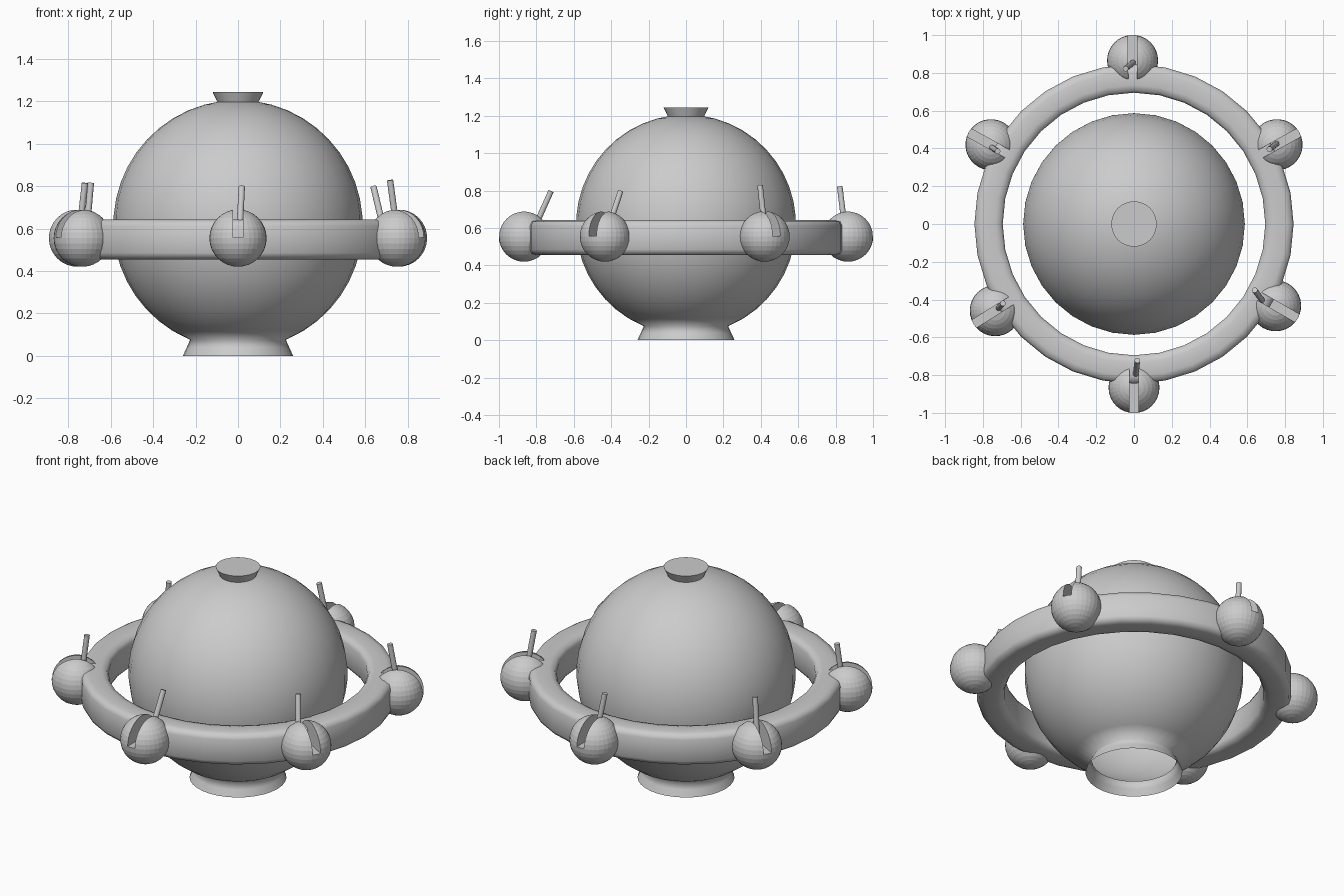
import bpy, bmesh
from math import sin, cos, pi, radians
from mathutils import Vector

if "Cube" in bpy.data.objects:
    bpy.data.objects.remove(bpy.data.objects["Cube"])


def lathe(name, profile, segments=32, closed=False, smooth=True):
    """Revolve (radius, z) points about z; a zero radius becomes a pole."""
    bm = bmesh.new()
    rings = []
    for r, z in profile:
        if r < 1e-6:
            rings.append([bm.verts.new((0, 0, z))] * segments)
        else:
            rings.append([bm.verts.new((r * cos(2 * pi * i / segments),
                                        r * sin(2 * pi * i / segments), z))
                          for i in range(segments)])
    pairs = list(zip(rings, rings[1:]))
    if closed:
        pairs.append((rings[-1], rings[0]))
    for a, b in pairs:
        for i in range(segments):
            j = (i + 1) % segments
            quad = list(dict.fromkeys((a[i], a[j], b[j], b[i])))
            bm.faces.new(quad)
    for f in bm.faces:
        f.smooth = smooth
    me = bpy.data.meshes.new(name)
    bm.to_mesh(me)
    bm.free()
    ob = bpy.data.objects.new(name, me)
    bpy.context.collection.objects.link(ob)
    return ob


def activate(ob):
    bpy.ops.object.select_all(action='DESELECT')
    ob.select_set(True)
    bpy.context.view_layer.objects.active = ob


# round body with flared, open foot
R, CZ = 0.588, 0.618
body_profile = [(0.26, 0.0), (0.243, 0.037), (0.226, 0.075)]
start = radians(-66.0)
body_profile += [(R * cos(start + (pi / 2 - start) * k / 20),
                  CZ + R * sin(start + (pi / 2 - start) * k / 20))
                 for k in range(1, 20)] + [(0, CZ + R)]
lathe("body", body_profile)

# small flared cap
cap = lathe("top_cap", [(0, 1.19), (0.094, 1.19), (0.12, 1.245), (0, 1.245)])
activate(cap)
bpy.ops.object.shade_smooth_by_angle(angle=radians(30))

# encircling ring with rounded rectangular section
ring_section = [(0.845, 0.485), (0.845, 0.612), (0.834, 0.634), (0.805, 0.642),
                (0.735, 0.642), (0.706, 0.634), (0.695, 0.612),
                (0.695, 0.485), (0.706, 0.463), (0.735, 0.455),
                (0.805, 0.455), (0.834, 0.463)]
lathe("ring", ring_section, closed=True)


def slotted_ball(name, angle):
    """Ball on the ring with a radial slot cut down to its middle."""
    loc = (0.866 * cos(angle), 0.866 * sin(angle), 0.555)
    bpy.ops.mesh.primitive_uv_sphere_add(segments=32, ring_count=16,
                                         radius=0.135, location=loc,
                                         rotation=(0, 0, angle))
    ball = bpy.context.object
    ball.name = name
    bpy.ops.mesh.primitive_cube_add(size=1, location=(loc[0], loc[1], loc[2] + 0.102),
                                    rotation=(0, 0, angle))
    cutter = bpy.context.object
    cutter.name = name + "_slot_cutter"
    cutter.scale = (0.4, 0.047, 0.2)
    cutter.hide_render = True
    bpy.context.view_layer.update()
    mod = ball.modifiers.new("slot", 'BOOLEAN')
    mod.operation = 'DIFFERENCE'
    mod.solver = 'EXACT'
    mod.object = cutter
    activate(ball)
    bpy.ops.object.modifier_apply(modifier=mod.name)
    bpy.data.objects.remove(cutter, do_unlink=True)


def lever(name, base, tip):
    """Thin tilted rod standing in a slot."""
    a, b = Vector(base), Vector(tip)
    d = b - a
    bpy.ops.mesh.primitive_cylinder_add(vertices=16, radius=0.015, depth=d.length,
                                        location=(a + b) / 2)
    ob = bpy.context.object
    ob.name = name
    ob.rotation_euler = d.to_track_quat('Z', 'Y').to_euler()
    activate(ob)
    bpy.ops.object.shade_smooth_by_angle(angle=radians(40))


# six balls with levers: ball angle, lever foot, lever tip
stations = [
    (-90, (0.005, -0.832, 0.55), (0.018, -0.722, 0.797)),
    (-30, (0.698, -0.432, 0.55), (0.639, -0.35, 0.797)),
    (29, (0.755, 0.425, 0.55), (0.717, 0.396, 0.828)),
    (90.5, (-0.005, 0.855, 0.55), (-0.045, 0.822, 0.822)),
    (151, (-0.752, 0.405, 0.55), (-0.722, 0.385, 0.815)),
    (212, (-0.717, -0.445, 0.55), (-0.694, -0.42, 0.815)),
]
for n, (deg, foot, tip) in enumerate(stations, 1):
    slotted_ball(f"slotted_ball_{n}", radians(deg))
    lever(f"lever_{n}", foot, tip)
